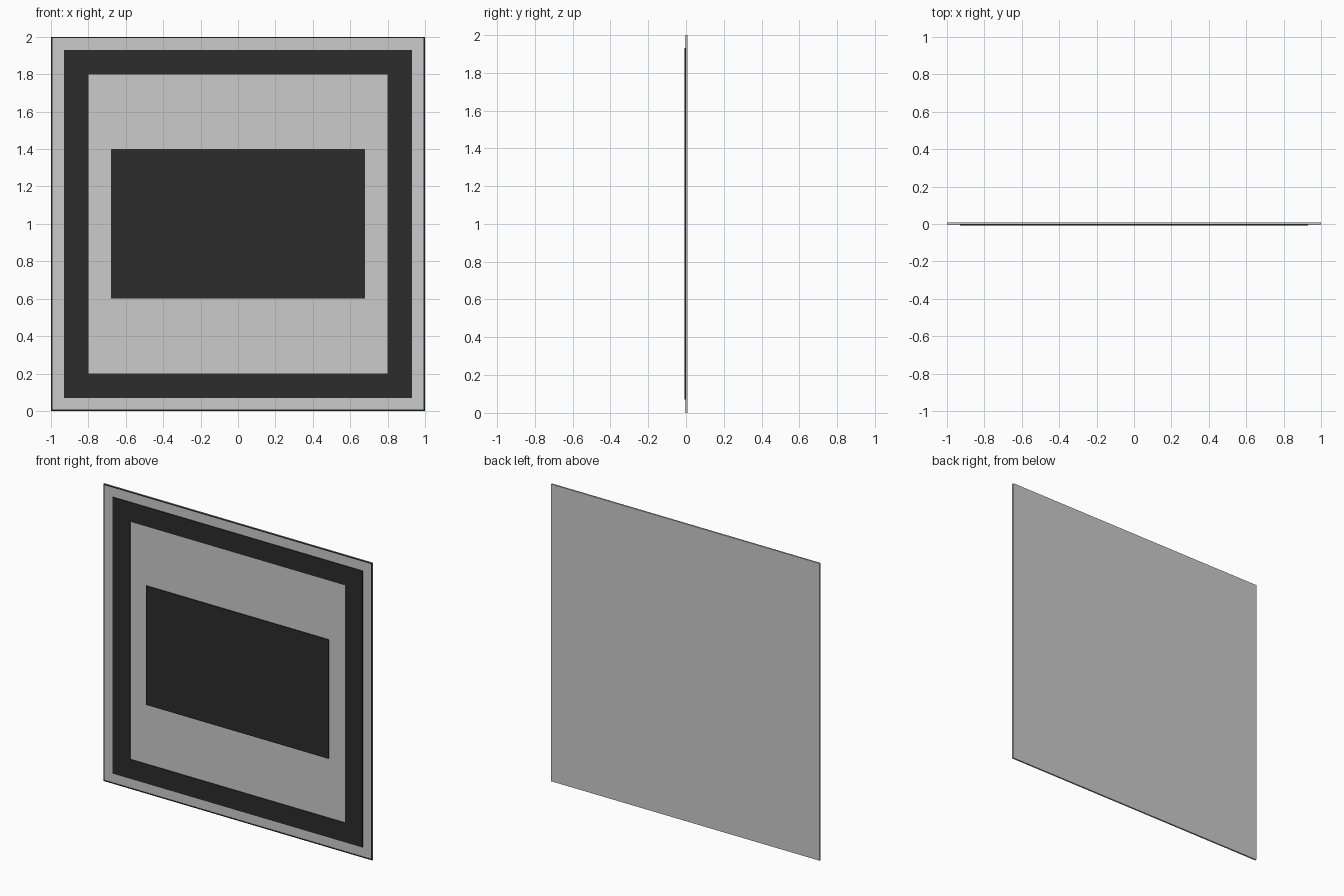
import bpy
import bmesh

if "Cube" in bpy.data.objects:
    bpy.data.objects.remove(bpy.data.objects["Cube"])

dark = bpy.data.materials.new("dark_paint")
dark.diffuse_color = (0.025, 0.025, 0.025, 1)
dark.use_nodes = True
dark.node_tree.nodes["Principled BSDF"].inputs["Base Color"].default_value = dark.diffuse_color
CZ = 1.0  # height of the sign's centre


def finish(name, bm, mat=None):
    bmesh.ops.recalc_face_normals(bm, faces=bm.faces)
    mesh = bpy.data.meshes.new(name)
    bm.to_mesh(mesh)
    bm.free()
    obj = bpy.data.objects.new(name, mesh)
    bpy.context.collection.objects.link(obj)
    if mat:
        mesh.materials.append(mat)
    return obj


def slab(name, hx, hz, y0, y1, mat=None):
    bm = bmesh.new()
    bmesh.ops.create_cube(bm, size=1)
    for v in bm.verts:
        v.co = (v.co.x * 2 * hx, y0 if v.co.y < 0 else y1, CZ + v.co.z * 2 * hz)
    return finish(name, bm, mat)


def square_ring(name, outer, inner, y0, y1, mat):
    bm = bmesh.new()
    corners = [(-1, -1), (1, -1), (1, 1), (-1, 1)]
    loops = [[bm.verts.new((sx * h, y, CZ + sz * h)) for sx, sz in corners]
             for h, y in ((outer, y0), (outer, y1), (inner, y1), (inner, y0))]
    for a in range(4):
        la, lb = loops[a], loops[(a + 1) % 4]
        for i in range(4):
            j = (i + 1) % 4
            bm.faces.new((la[i], la[j], lb[j], lb[i]))
    return finish(name, bm, mat)


# Backing plate
slab("sign_plate", 1.0, 1.0, -0.001, 0.008)
# Hairline dark rim around the plate's front edge
square_ring("plate_rim", 1.0, 0.993, -0.003, -0.001, dark)
# Wide raised border
square_ring("border_band", 0.93, 0.80, -0.007, -0.001, dark)
# Central blank panel
slab("centre_panel", 0.68, 0.40, -0.008, -0.001, dark)
